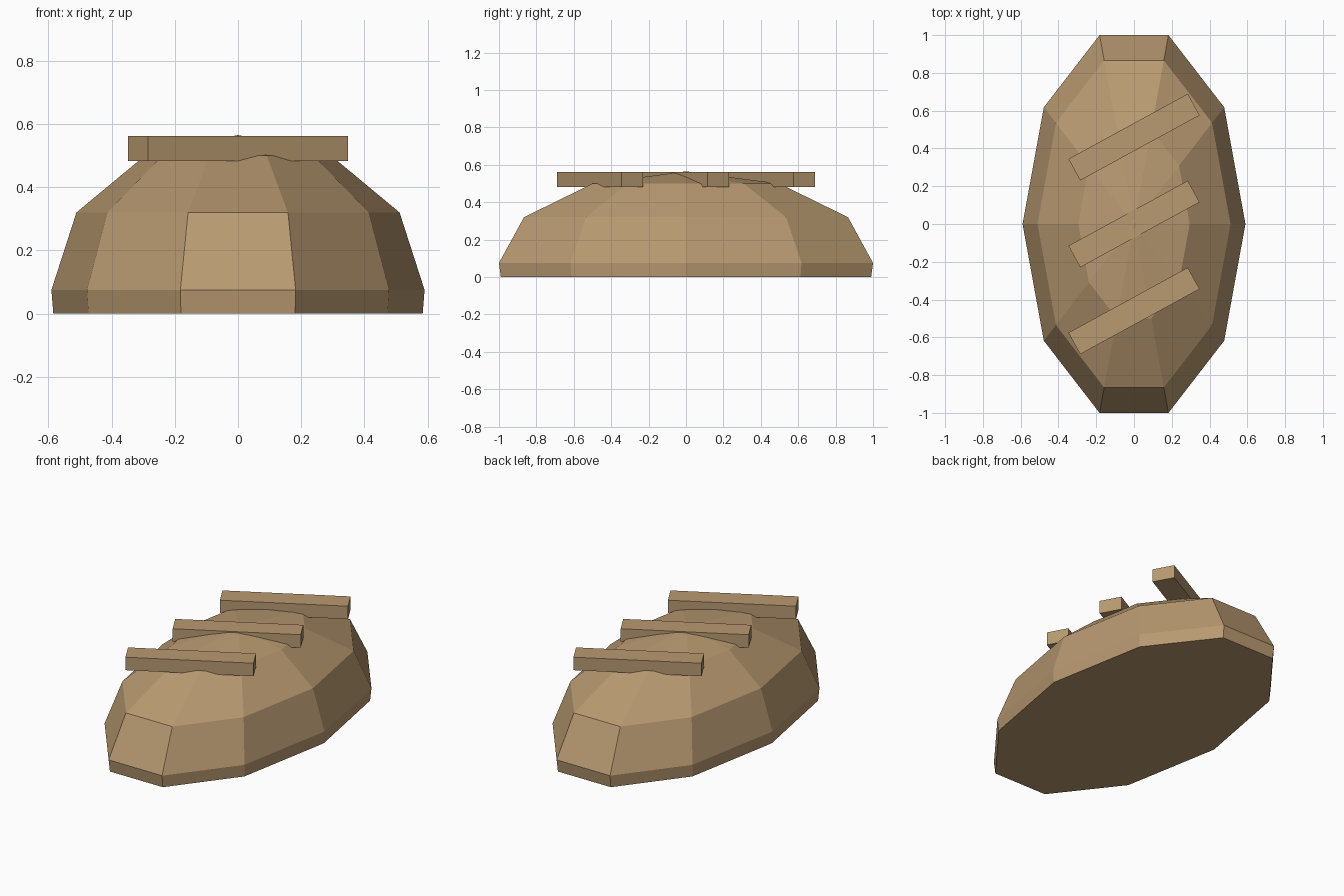
import bpy, bmesh, math

if "Cube" in bpy.data.objects:
    bpy.data.objects.remove(bpy.data.objects["Cube"])

crust = bpy.data.materials.new("crust_tan")
crust.diffuse_color = (0.48, 0.32, 0.165, 1)
crust.use_nodes = True
crust.node_tree.nodes["Principled BSDF"].inputs["Base Color"].default_value = crust.diffuse_color

def finish(bm, name):
    bmesh.ops.recalc_face_normals(bm, faces=bm.faces)
    me = bpy.data.meshes.new(name)
    bm.to_mesh(me)
    bm.free()
    me.materials.append(crust)
    ob = bpy.data.objects.new(name, me)
    bpy.context.collection.objects.link(ob)
    return ob

# Loaf: ten-sided dome with a flat base
SIDES, RX, RY, RZ, Z0 = 10, 0.59, 1.0515, 0.49, 0.075
levels = [(0.99, 0.0)]
levels += [(math.cos(math.radians(a)), Z0 + RZ * math.sin(math.radians(a))) for a in (0, 30, 60)]
bm = bmesh.new()
rings = []
for s, z in levels:
    rings.append([bm.verts.new((RX * s * math.cos(math.tau * i / SIDES),
                                RY * s * math.sin(math.tau * i / SIDES), z))
                  for i in range(SIDES)])
pole = bm.verts.new((0, 0, Z0 + RZ))
bm.faces.new(rings[0])
for i in range(SIDES):
    j = (i + 1) % SIDES
    for a, b in zip(rings, rings[1:]):
        bm.faces.new((a[i], a[j], b[j], b[i]))
    bm.faces.new((rings[-1][i], rings[-1][j], pole))
finish(bm, "loaf")

# Three slanted ridges across the top
for n, y in enumerate((-0.46, 0, 0.46)):
    bm = bmesh.new()
    bmesh.ops.create_cube(bm, size=1)
    bmesh.ops.scale(bm, vec=(0.72, 0.13, 0.08), verts=bm.verts)
    ob = finish(bm, f"crust_ridge_{n + 1}")
    ob.location = (0, y, 0.522)
    ob.rotation_euler = (0, 0, 0.5)
